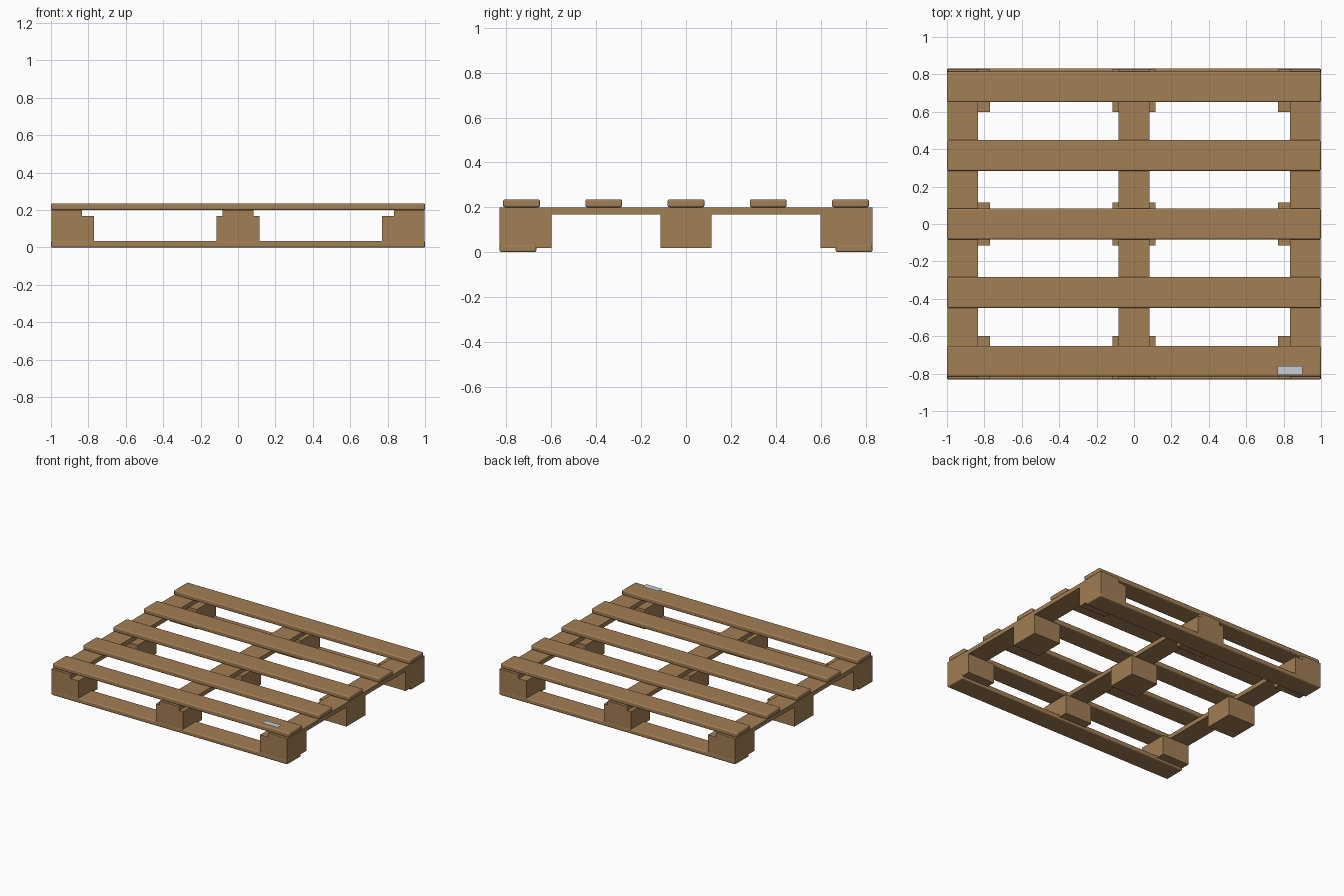
import bpy

if "Cube" in bpy.data.objects:
    bpy.data.objects.remove(bpy.data.objects["Cube"])

wood = bpy.data.materials.new("wood")
wood.diffuse_color = (0.36, 0.21, 0.09, 1)
wood.use_nodes = True
wood.node_tree.nodes["Principled BSDF"].inputs["Base Color"].default_value = wood.diffuse_color
pale = bpy.data.materials.new("label_grey")
pale.diffuse_color = (0.56, 0.62, 0.68, 1)
pale.use_nodes = True
pale.node_tree.nodes["Principled BSDF"].inputs["Base Color"].default_value = pale.diffuse_color


def box(name, x, y, z, bevel=0):
    """Box from (min, max) ranges, optionally with rounded edges."""
    mid = [(a + b) / 2 for a, b in (x, y, z)]
    bpy.ops.mesh.primitive_cube_add(size=1, location=mid)
    ob = bpy.context.object
    ob.name = name
    ob.scale = [b - a for a, b in (x, y, z)]
    bpy.ops.object.transform_apply(location=False, rotation=False, scale=True)
    ob.data.materials.append(wood)
    if bevel:
        m = ob.modifiers.new("rounded_edges", 'BEVEL')
        m.width = bevel
        m.segments = 3
        bpy.ops.object.shade_smooth_by_angle()
    return ob


# Five deck boards
for i in range(5):
    y = (i - 2) * 0.3665
    box(f"deck_board_{i + 1}", (-1, 1), (y - 0.082, y + 0.082), (0.2, 0.235), 0.008)

# Stringers running front to back, with three spacer blocks under each
rows = [("front", -0.83, -0.6), ("middle", -0.114, 0.114), ("back", 0.6, 0.83)]
columns = [("left", -0.998, -0.835, -0.998, -0.769),
           ("centre", -0.082, 0.082, -0.115, 0.115),
           ("right", 0.835, 0.998, 0.769, 0.998)]
for side, sx0, sx1, bx0, bx1 in columns:
    box(f"{side}_stringer", (sx0, sx1), (-0.83, 0.83), (0.168, 0.2))
    for row, y0, y1 in rows:
        box(f"{side}_{row}_block", (bx0, bx1), (y0, y1), (0.018, 0.168))

# Bottom runners at front and back
box("front_bottom_board", (-1, 1), (-0.831, -0.667), (0, 0.035), 0.008)
box("back_bottom_board", (-1, 1), (0.667, 0.831), (0, 0.035), 0.008)

# Flat label over the front right corner
bpy.ops.mesh.primitive_plane_add(size=1, location=(0.833, -0.782, 0.249))
label = bpy.context.object
label.name = "label"
label.scale = (0.134, 0.048, 1)
bpy.ops.object.transform_apply(location=False, rotation=False, scale=True)
label.data.materials.append(pale)
